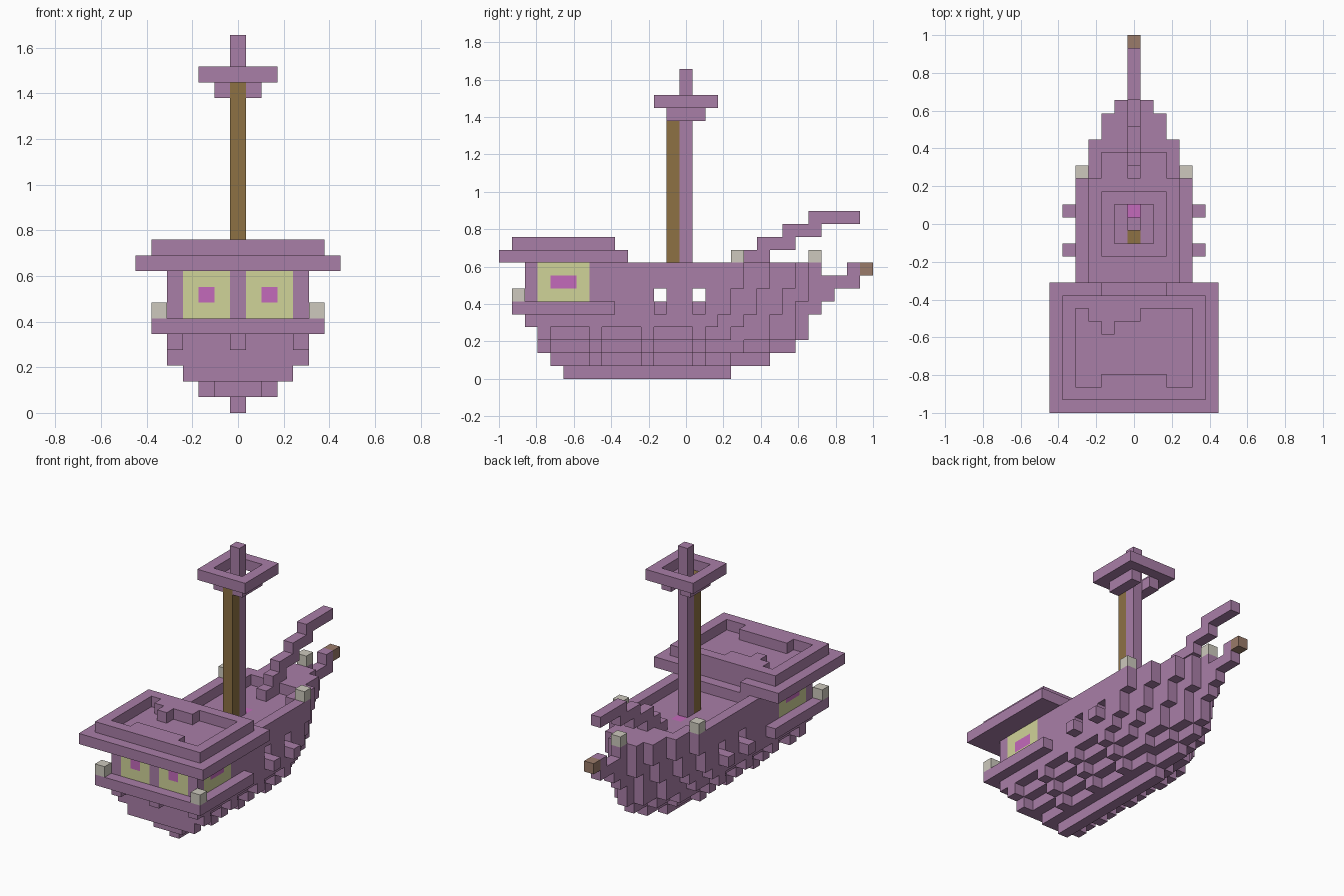
import bpy, bmesh
from mathutils import Vector

if "Cube" in bpy.data.objects:
    bpy.data.objects.remove(bpy.data.objects["Cube"], do_unlink=True)

U = 2 / 29  # block size


def material(name, rgb):
    def lin(c):
        c /= 255
        return c / 12.92 if c < 0.04 else ((c + 0.055) / 1.055) ** 2.4
    m = bpy.data.materials.new(name)
    col = (*map(lin, rgb), 1)
    m.use_nodes = True
    m.diffuse_color = col
    m.node_tree.nodes["Principled BSDF"].inputs["Base Color"].default_value = col
    return m


PURPLE = material("purple block", (169, 126, 167))
SAND = material("pale yellow", (208, 211, 153))
WHITE = material("lamp grey", (205, 201, 189))
BROWN = material("ladder brown", (141, 113, 68))
PROW = material("prow brown", (154, 123, 106))
MAGENTA = material("magenta glass", (196, 106, 187))


def box(x, y, z):
    """Cells in inclusive ranges; x is centred, y counts from the stern."""
    return {(i, j, k) for i in range(x[0], x[1] + 1)
            for j in range(y[0], y[1] + 1) for k in range(z[0], z[1] + 1)}


def mid(y, z):
    return box((0, 0), y, z)


def both(cells):
    return cells | {(-i, j, k) for i, j, k in cells}


def build(name, cells, mat):
    """Make the outer skin of a set of cells."""
    bm = bmesh.new()
    verts = {}

    def vert(p):
        if p not in verts:
            verts[p] = bm.verts.new(((p[0] - 0.5) * U, p[1] * U - 1, p[2] * U))
        return verts[p]

    for c in sorted(cells):
        for axis in range(3):
            for side in (0, 1):
                n = list(c)
                n[axis] += 2 * side - 1
                if tuple(n) in cells:
                    continue
                a, b = (axis + 1) % 3, (axis + 2) % 3
                quad = []
                for da, db in ((0, 0), (1, 0), (1, 1), (0, 1)):
                    p = list(c)
                    p[axis] += side
                    p[a] += da
                    p[b] += db
                    quad.append(vert(tuple(p)))
                bm.faces.new(quad if side else quad[::-1])
    me = bpy.data.meshes.new(name)
    bm.to_mesh(me)
    bm.free()
    me.materials.append(mat)
    ob = bpy.data.objects.new(name, me)
    bpy.context.collection.objects.link(ob)
    return ob


# Hull: for each level, the stern row and the bow end of each strip from the keel out
LEVELS = [
    (5, [18]),
    (4, [21, 18]),
    (3, [23, 21, 19]),
    (3, [24, 23, 21, 18]),
    (3, [24, 23, 21, 19, 17]),
    (3, [25, 23, 22, 20, 18]),
    (3, [26, 24, 22, 20, 18]),
    (3, [25, 24, 23, 21, 19]),
    (3, [25, 24, 23, 21, 19]),
]
hull = set()
for k, (stern, ends) in enumerate(LEVELS):
    for i, end in enumerate(ends):
        hull |= box((i, i), (stern, end - 1), (k, k))
# Ribs stand one block proud on the lower levels
for k in (1, 2, 3):
    for j in (3, 7, 11, 15):
        if j >= LEVELS[k][0]:
            hull |= box((k + 1, k + 1), (j, j), (k, k))
# Stern brackets, ledge and cabin wall
hull |= mid((2, 2), (4, 4)) | box((4, 4), (2, 2), (4, 4))
hull |= box((0, 5), (1, 8), (5, 5)) | box((0, 4), (2, 2), (6, 8))
# Gun port sills
for j in (12, 15):
    hull |= box((5, 5), (j, j), (5, 5))
hull = both(hull)
# Sunken deck, hold and gun ports
hull -= box((-3, 3), (10, 17), (8, 8)) | box((-2, 2), (18, 19), (8, 8))
hull -= box((-3, 3), (11, 16), (6, 6))
for j in (12, 15):
    hull -= box((-4, 4), (j, j), (6, 6))

# Windows: panes at the stern and on both flanks
frames = both(box((1, 3), (2, 2), (6, 8)) | box((4, 4), (3, 6), (6, 8)))
panes = both(box((2, 2), (2, 2), (7, 7)) | box((4, 4), (4, 5), (7, 7)))
hatch = mid((15, 15), (7, 7))
build("hull", hull - frames - hatch, PURPLE)
build("window_frames", frames - panes, SAND)
build("window_panes", panes, MAGENTA)
build("deck_hatch", hatch, MAGENTA)

# Cabin roof with raised rim
roof = box((-6, 6), (0, 9), (9, 9)) - box((-2, 2), (9, 9), (9, 9))
build("cabin_roof", roof, PURPLE)
rim = box((-5, 5), (1, 8), (10, 10)) - box((-4, 4), (2, 7), (10, 10))
rim |= box((-2, 2), (2, 2), (10, 10))
rim |= box((-3, 0), (7, 7), (10, 10)) | box((-2, -2), (6, 6), (10, 10))
build("roof_rim", rim, PURPLE)

# Mast, ladder and lookout
build("mast", mid((14, 14), (8, 23)), PURPLE)
build("mast_ladder", mid((13, 13), (8, 20)), BROWN)
lookout = box((-2, 2), (12, 16), (21, 21)) - box((-1, 1), (13, 15), (21, 21))
lookout |= both(box((1, 1), (13, 15), (20, 20)))
build("lookout", lookout, PURPLE)

# Stepped spar rising over the bow
spar = (mid((18, 19), (8, 8)) | mid((19, 20), (9, 9)) | mid((20, 22), (10, 10))
        | mid((22, 24), (11, 11)) | mid((24, 27), (12, 12)))
build("bow_spar", spar, PURPLE)

# Bowsprit and its tip
build("bowsprit", mid((25, 27), (7, 7)) | mid((27, 27), (8, 8)), PURPLE)
build("prow_head", mid((28, 28), (8, 8)), PROW)

# Lamps at the stern corners, on the rails and on the bow
build("stern_lamps", both(box((5, 5), (1, 1), (6, 6))), WHITE)
build("rail_lamps", both(box((4, 4), (18, 18), (9, 9))), WHITE)
build("bow_lamp", mid((24, 24), (9, 9)), WHITE)
